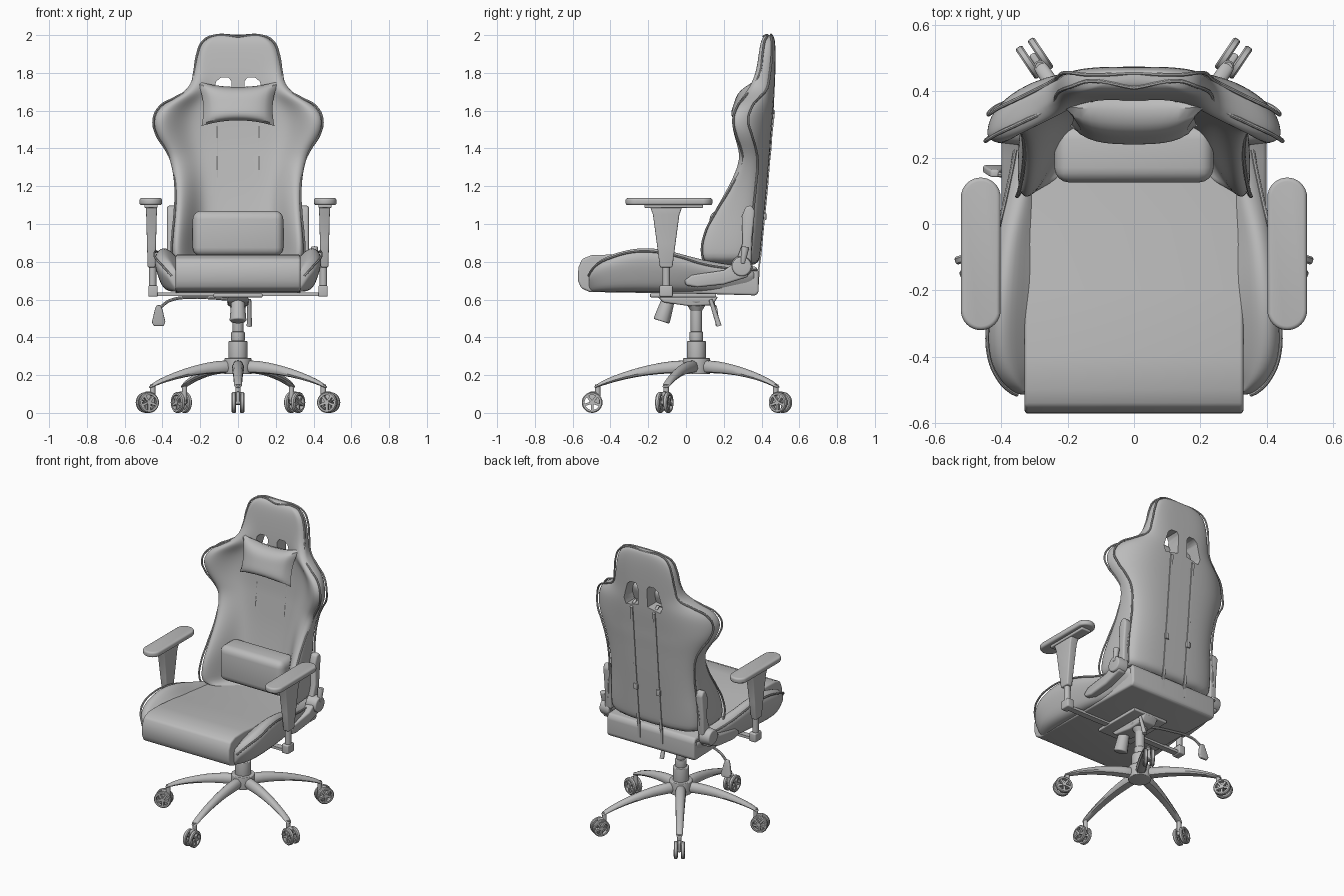
import bpy, bmesh, math
from math import sin, cos, pi, radians
from mathutils import Vector, Matrix

if "Cube" in bpy.data.objects:
    bpy.data.objects.remove(bpy.data.objects["Cube"])

grey = bpy.data.materials.new("plain_grey")
grey.use_nodes = True
grey.diffuse_color = (0.5, 0.5, 0.5, 1)
grey.node_tree.nodes["Principled BSDF"].inputs["Base Color"].default_value = (0.5, 0.5, 0.5, 1)
parts = []


def finish(name, bm, subsurf=0, bevel=0, mirror=False):
    bmesh.ops.recalc_face_normals(bm, faces=bm.faces[:])
    mesh = bpy.data.meshes.new(name)
    bm.to_mesh(mesh)
    bm.free()
    ob = bpy.data.objects.new(name, mesh)
    bpy.context.collection.objects.link(ob)
    mesh.materials.append(grey)
    if bevel:
        m = ob.modifiers.new("bevel", 'BEVEL')
        m.width, m.segments = bevel, 4
    if subsurf:
        ob.modifiers.new("smooth", 'SUBSURF').levels = subsurf
    if mirror:
        ob.modifiers.new("mirror", 'MIRROR')
    parts.append(ob)
    return ob


def loft(name, rings, **kw):
    bm = bmesh.new()
    vs = [[bm.verts.new(p) for p in r] for r in rings]
    n = len(rings[0])
    for a, b in zip(vs, vs[1:]):
        for i in range(n):
            bm.faces.new((a[i], a[(i + 1) % n], b[(i + 1) % n], b[i]))
    bm.faces.new(vs[0])
    bm.faces.new(vs[-1])
    return finish(name, bm, **kw)


def side_prism(name, outline, x0, x1, **kw):
    return loft(name, [[(x, y, z) for y, z in outline] for x in (x0, x1)], **kw)


def box(name, lo, hi, **kw):
    (a, b, c), (d, e, f) = lo, hi
    return loft(name, [[(a, b, z), (d, b, z), (d, e, z), (a, e, z)] for z in (c, f)], **kw)


def rod(name, p, q, r1, r2=None, seg=24, **kw):
    p, q = Vector(p), Vector(q)
    rot = (q - p).to_track_quat('Z', 'Y')
    circle = [rot @ Vector((cos(2 * pi * i / seg), sin(2 * pi * i / seg), 0)) for i in range(seg)]
    return loft(name, [[p + v * r1 for v in circle], [q + v * (r2 or r1) for v in circle]], **kw)


def piping(name, points, r=0.006, mirror=True):
    cu = bpy.data.curves.new(name, 'CURVE')
    cu.dimensions = '3D'
    cu.bevel_depth, cu.bevel_resolution = r, 2
    sp = cu.splines.new('BEZIER')
    sp.bezier_points.add(len(points) - 1)
    for bp, p in zip(sp.bezier_points, points):
        bp.co = p
        bp.handle_left_type = bp.handle_right_type = 'AUTO'
    cu.materials.append(grey)
    ob = bpy.data.objects.new(name, cu)
    bpy.context.collection.objects.link(ob)
    if mirror:
        ob.modifiers.new("mirror", 'MIRROR')
    parts.append(ob)


# Backrest: height, half width, wing front, centre front, centre back, wing back
rows = [(.77, .34, .09, .26, .385, .33), (.84, .355, .065, .27, .395, .34),
        (.95, .35, .08, .29, .405, .35), (1.05, .34, .13, .31, .415, .355),
        (1.2, .335, .22, .335, .43, .37), (1.33, .355, .28, .35, .44, .38),
        (1.4, .39, .27, .36, .448, .37), (1.47, .435, .245, .365, .452, .35),
        (1.55, .452, .23, .37, .46, .33), (1.62, .42, .25, .37, .465, .35),
        (1.67, .335, .29, .37, .467, .39), (1.72, .255, .33, .37, .47, .43),
        (1.8, .235, .37, .375, .473, .445), (1.9, .218, .385, .385, .475, .455),
        (1.965, .19, .395, .395, .472, .455), (1.995, .14, .41, .41, .465, .45),
        (2.002, .1, .43, .43, .455, .45)]


def back_half(z, w, f, c, b, k):
    return [(.35 * w, c, z), (.58 * w, c - .08 * (c - f), z), (.76 * w, f + .3 * (c - f), z),
            (.9 * w, f, z), (.99 * w, f + .02, z), (w, f * .6 + k * .4, z), (.97 * w, k, z),
            (.8 * w, b - .4 * (b - k), z), (.5 * w, b, z)]


def back_ring(row):
    half = back_half(*row)
    z, w, f, c, b, k = row
    return [(0, c, z)] + half + [(0, b, z)] + [(-x, y, z) for x, y, z in reversed(half)]


backrest = loft("backrest", [back_ring(r) for r in rows], subsurf=2)
cutters = []
for s in (1, -1):
    shape = [(.035, 1.63), (.13, 1.61), (.145, 1.65), (.115, 1.755), (.09, 1.775), (.05, 1.775), (.035, 1.755)]
    cut = loft("slot_cutter", [[(s * x, y, z) for x, z in shape] for y in (.2, .6)])
    cut.hide_render = True
    parts.remove(cut)
    cutters.append(cut)
    m = backrest.modifiers.new("slot", 'BOOLEAN')
    m.object, m.operation, m.solver = cut, 'DIFFERENCE', 'EXACT'

edge = [back_half(*r)[4] for r in rows]
top = Vector((0, .41, 1.993))
piping("backrest_front_piping", edge[:-1] + [top])
piping("backrest_rear_piping", [back_half(*r)[6] for r in rows[:-1]] + [(0, .455, 1.997)])
piping("panel_seam", [(.11, r[3] + .003, r[0]) for r in rows[2:9]], r=.005)

# Straps running down the back, with buckles
strap = [(.085, .37, 1.6), (.085, .42, 1.635), (.085, .468, 1.6)] + [(.085, r[4] + .001, r[0]) for r in reversed(rows[:8])] + [(.085, .382, .68)]
loft("back_straps", [[(x + dx, y + dy, z) for dx, dy in ((-.009, -.004), (.009, -.004), (.009, .004), (-.009, .004))]
                     for x, y, z in strap], mirror=True)
box("strap_buckles", (.07, .4, 1.02), (.1, .425, 1.06), bevel=.004, mirror=True)

# Head pillow, pinched in between its four corners
bm = bmesh.new()
N = 16
for side in (-1, 1):
    grid = []
    for i in range(N + 1):
        u = 2 * i / N - 1
        col = []
        for j in range(N + 1):
            v = 2 * j / N - 1
            thick = .06 * ((1 - u ** 4) * (1 - v ** 4)) ** .6
            col.append(bm.verts.new(((.205 + .012 * v) * u * (1 - .1 * (1 - v * v)),
                                     .325 + .03 * v + side * thick - .012 * (1 - u * u),
                                     1.637 + .118 * v * (1 - .25 * (1 - u * u)))))
        grid.append(col)
    for i in range(N):
        for j in range(N):
            bm.faces.new((grid[i][j], grid[i + 1][j], grid[i + 1][j + 1], grid[i][j + 1]))
bmesh.ops.remove_doubles(bm, verts=bm.verts[:], dist=.0005)
finish("head_pillow", bm)

# Lumbar pillow
box("lumbar_pillow", (-.24, .125, .83), (.24, .30, 1.07), bevel=.045)

# Seat cushion
seat = [(-.51, .64), (-.555, .66), (-.572, .7), (-.57, .77), (-.55, .815), (-.5, .835), (-.4, .838),
        (-.2, .82), (0, .8), (.2, .785), (.37, .775), (.385, .75), (.385, .64), (.37, .622), (.1, .63)]
side_prism("seat_cushion", seat, -.33, .33, bevel=.015)

# Seat bolsters: depth, top, outer half width
stations = [(-.515, .74, .36), (-.505, .765, .38), (-.47, .81, .415), (-.4, .85, .445), (-.27, .888, .447),
            (-.15, .885, .435), (-.03, .855, .42), (.08, .815, .395), (.2, .79, .37), (.3, .78, .355), (.375, .775, .345)]


def bolster_ring(y, t, xo):
    h, lean = t - .64, max(0, -y * .1)
    return [(.27, y, .64), (xo - .06, y, .637), (xo - .03, y, .64 + .25 * h), (xo, y, .64 + .65 * h),
            (xo - .008, y, .64 + .86 * h), (xo - .055, y, t + .004), (.31 + lean * .3, y, t - .25 * h * (y < .05) - .01),
            (.27, y, .64 + .6 * h)]


loft("seat_bolsters", [bolster_ring(*s) for s in stations], subsurf=2, mirror=True)
piping("bolster_piping", [bolster_ring(*s)[4] for s in stations])

# Recline brackets with hinge disc and handle
side_prism("lower_brackets", [(.31, .83), (.2, .755), (.03, .73), (-.01, .70), (0, .675), (.06, .665), (.2, .68), (.33, .72)],
           .34, .4, bevel=.012, mirror=True)
side_prism("upper_brackets", [(.26, .79), (.3, .9), (.295, 1.04), (.315, 1.09), (.345, 1.1), (.365, 1.07), (.35, .93), (.345, .79)],
           .325, .375, bevel=.012, mirror=True)
rod("hinge_discs", (.34, .295, .775), (.415, .295, .775), .058, .05, bevel=.008, mirror=True)
rod("recline_handle", (.405, .3, .79), (.405, .315, .88), .014, .02, bevel=.006)

# Armrests
pad = []
for i in range(32):
    a = 2 * pi * i / 32
    pad.append((.462 + .06 * cos(a), -.09 + sin(a) * .06 + (.17 if sin(a) > 0 else -.17)))
loft("armrest_pads", [[(x, y, z) for x, y in pad] for z in (1.1, 1.137)], bevel=.012, mirror=True)
box("armrest_plates", (.425, -.22, 1.085), (.495, .09, 1.105), bevel=.006, mirror=True)
post = [(1.09, .03, .085), (1.05, .028, .07), (.9, .024, .05), (.77, .02, .033)]
loft("armrest_posts", [[(.458 + sx * a, -.105 + sy * b, z) for sx, sy in ((-1, -1), (1, -1), (1, 1), (-1, 1))]
                       for z, a, b in post], bevel=.008, mirror=True)
rod("armrest_tubes", (.452, -.105, .64), (.452, -.105, .8), .02, mirror=True)
box("armrest_feet", (.425, -.14, .615), (.475, -.07, .675), bevel=.008, mirror=True)
box("armrest_crossbar", (-.44, -.125, .62), (.44, -.085, .638))

# Tilt mechanism, knob and height lever
box("mounting_plate", (-.13, -.19, .612), (.13, .16, .632), bevel=.005)
side_prism("tilt_housing", [(-.15, .615), (-.12, .585), (.02, .565), (.14, .57), (.17, .615)], -.055, .055, bevel=.01)
rod("knob_stem", (0, -.08, .62), (0, -.1, .57), .018)
rod("tension_knob", (0, -.095, .595), (0, -.13, .485), .035, .045, seg=12, bevel=.008)
piping("lever_rod", [(-.03, .06, .6), (-.2, .1, .61), (-.36, .14, .595), (-.41, .15, .56)], r=.008, mirror=False)
paddle = [(.57, .012), (.54, .022), (.48, .036), (.46, .026)]
loft("lever_paddle", [[(-.42 + sx * w, .155 + sy * .011 + (.55 - z) * .15, z) for sx, sy in ((-1, -1), (1, -1), (1, 1), (-1, 1))]
                      for z, w in paddle], bevel=.006)
rod("side_lever", (.06, .13, .6), (.06, .175, .46), .01, .014)

# Gas column and hub
cy = .055
for name, z0, z1, r in (("column_cover", .28, .38, .05), ("column_sleeve", .38, .43, .036),
                        ("column_piston", .43, .58, .03), ("base_hub", .205, .29, .072)):
    rod(name, (0, cy, z0), (0, cy, z1), r, bevel=.005)
rod("column_collar", (0, cy, .54), (0, cy, .59), .03, .06)

# Five legs and twin wheel casters, built along +x then turned
leg = [(.02, .282, .205, .04), (.12, .278, .21, .038), (.25, .255, .2, .033), (.38, .215, .175, .028),
       (.47, .178, .148, .025), (.505, .155, .135, .024), (.525, .14, .13, .015)]
wheel_spots = [(0, -.497), (.48, -.115), (-.48, -.115), (.3, .5), (-.3, .5)]
for wx, wy in wheel_spots:
    first = len(parts)
    reach = math.hypot(wx, wy - cy)
    k = (reach - .01) / .525
    loft("base_leg", [[(r * k, -w, b), (r * k, w, b), (r * k, w * .85, (t * 2 + b) / 3), (r * k, w * .45, t),
                       (r * k, -w * .45, t), (r * k, -w * .85, (t * 2 + b) / 3)] for r, t, b, w in leg], subsurf=1)
    rod("caster_stem", (reach - .03, 0, .07), (reach - .03, 0, .15), .014)
    box("caster_fork", (reach - .04, -.01, .045), (reach + .015, .01, .112), bevel=.006)
    rod("caster_axle", (reach, -.034, .055), (reach, .034, .055), .013)
    for s in (-1, 1):
        # Tyre ring
        bm = bmesh.new()
        prof = [(.04, .01), (.05, .01), (.055, .015), (.055, .029), (.05, .034), (.04, .034)]
        vs = [[bm.verts.new((reach + r * cos(a), s * w, .055 + r * sin(a))) for r, w in prof]
              for a in (2 * pi * i / 28 for i in range(28))]
        for i in range(28):
            for j in range(6):
                a, b = vs[i], vs[(i + 1) % 28]
                bm.faces.new((a[j], a[(j + 1) % 6], b[(j + 1) % 6], b[j]))
        # Spokes
        for i in range(5):
            q = bmesh.ops.create_cube(bm, size=1)["verts"]
            turn = Matrix.Rotation(2 * pi * i / 5 + pi / 2, 4, 'Y')
            bmesh.ops.transform(bm, verts=q, matrix=Matrix.Translation((reach, s * .022, .055)) @ turn
                                @ Matrix.Translation((.025, 0, 0)) @ Matrix.Diagonal((.036, .018, .013, 1)))
        finish("caster_wheel", bm)
    turn = Matrix.Translation((0, cy, 0)) @ Matrix.Rotation(math.atan2(wy - cy, wx), 4, 'Z')
    for ob in parts[first:]:
        ob.matrix_world = turn

# Apply modifiers, drop the cutters and shade
bpy.ops.object.select_all(action='DESELECT')
for ob in parts:
    ob.select_set(True)
bpy.context.view_layer.objects.active = parts[0]
bpy.ops.object.convert(target='MESH')
for cut in cutters:
    bpy.data.objects.remove(cut)
bpy.ops.object.shade_smooth_by_angle(angle=radians(40))
